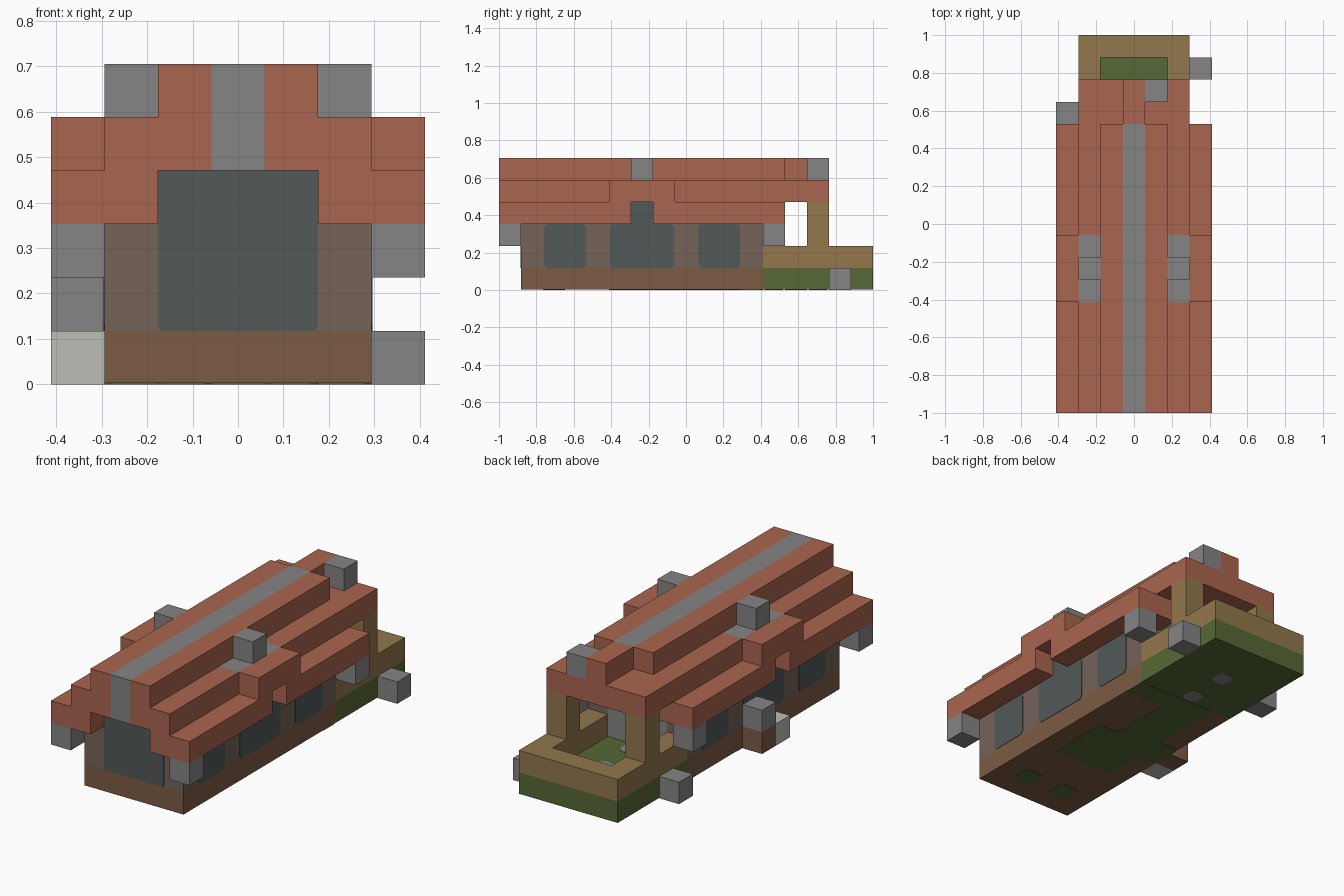
import bpy, bmesh
from mathutils import Vector

if "Cube" in bpy.data.objects:
    bpy.data.objects.remove(bpy.data.objects["Cube"], do_unlink=True)

U = 2 / 17                                  # one building block
ORIGIN = Vector((-3.5 * U, -1, 0))


def linear(c):
    c /= 255
    return c / 12.92 if c < 0.04 else ((c + 0.055) / 1.055) ** 2.4


def material(name, r, g, b):
    m = bpy.data.materials.new(name)
    m.use_nodes = True
    col = (linear(r), linear(g), linear(b), 1)
    m.diffuse_color = col
    bsdf = m.node_tree.nodes["Principled BSDF"]
    bsdf.inputs["Base Color"].default_value = col
    bsdf.inputs["Roughness"].default_value = 0.9
    return m


RED = material("terracotta", 170, 101, 78)
GREY = material("stone grey", 133, 133, 133)
PALE = material("pale stone", 188, 191, 183)
BROWN = material("brown timber", 124, 91, 67)
WALL = material("taupe wall", 117, 99, 89)
GLASS = material("dark glass", 82, 88, 88)
TAN = material("tan timber", 146, 119, 77)
GREEN = material("moss green", 86, 104, 53)


def finish(name, bm, mat):
    bmesh.ops.recalc_face_normals(bm, faces=bm.faces)
    mesh = bpy.data.meshes.new(name)
    bm.to_mesh(mesh)
    bm.free()
    mesh.materials.append(mat)
    ob = bpy.data.objects.new(name, mesh)
    bpy.context.collection.objects.link(ob)
    return ob


def box(name, mat, x, y, z):
    """Box from (start, end) pairs counted in blocks."""
    bm = bmesh.new()
    bmesh.ops.create_cube(bm, size=1)
    for v in bm.verts:
        v.co = Vector([(a + b) / 2 + c * (b - a) for (a, b), c in zip((x, y, z), v.co)]) * U + ORIGIN
    return finish(name, bm, mat)


def pair(name, mat, x, y, z):
    """Box on the left side plus its mirrored twin."""
    box("left_" + name, mat, x, y, z)
    box("right_" + name, mat, (7 - x[1], 7 - x[0]), y, z)


def plate(name, mat, axis, at, u, v, chamfer):
    """Thin panel with cut corners, across the given axis, in blocks."""
    (u0, u1), (v0, v1), c = u, v, chamfer
    outline = [(u0 + c, v0), (u1 - c, v0), (u1, v0 + c), (u1, v1 - c),
               (u1 - c, v1), (u0 + c, v1), (u0, v1 - c), (u0, v0 + c)]
    bm = bmesh.new()
    verts = []
    for p in outline:
        co = list(p)
        co.insert(axis, at - 0.02)
        verts.append(bm.verts.new(Vector(co) * U + ORIGIN))
    face = bm.faces.new(verts)
    ext = bmesh.ops.extrude_face_region(bm, geom=[face])["geom"]
    move = Vector((0, 0, 0))
    move[axis] = 0.04 * U
    bmesh.ops.translate(bm, verts=[g for g in ext if isinstance(g, bmesh.types.BMVert)], vec=move)
    finish(name, bm, mat)


# House body
box("house_base", BROWN, (1, 6), (1, 12), (0.02, 1))
box("house_walls", WALL, (1, 6), (1, 12), (1, 3))
box("gable_glass", GLASS, (2, 5), (1, 12), (3, 4))
plate("front_window", GLASS, 1, 1, (2, 5), (1, 4), 0.06)
plate("back_door", GREY, 1, 12, (2, 5), (1, 3), 0.06)
for n, span in enumerate([(2, 4), (5, 8), (9, 11)]):
    for side, at in (("left", 6), ("right", 1)):
        plate(f"{side}_window_{n}", GLASS, 0, at, (span[0] + 0.04, span[1] - 0.04), (1, 3), 0.14)

# Back porch
box("porch_base", GREEN, (1, 6), (12, 17), (0.02, 1))
pair("porch_rail", TAN, (5, 6), (12, 17), (1, 2))
box("back_rail", TAN, (2, 5), (16, 17), (1, 2))
pair("porch_post", TAN, (5, 6), (14, 15), (2, 4))
for j in (12, 14):
    plate(f"porch_paver_{j}", GREY, 2, 1, (3.1, 3.9), (j + 0.1, j + 0.9), 0.2)
    plate(f"under_paver_{j}", GREY, 2, 0.02, (3.1, 3.9), (j + 0.1, j + 0.9), 0.2)

# Green ground patches showing under the base
for n, (x, y) in enumerate([((2, 5), (5, 8)), ((1, 4), (7, 8.5)), ((2, 4), (8.5, 11)),
                            ((2, 6), (11, 12)), ((2, 3), (2, 3)), ((4, 5), (2, 3))]):
    plate(f"ground_patch_{n}", GREEN, 2, 0.02, x, y, 0.12)

# Stepped roof, mirrored on both sides
for part, y in (("front", (0, 6)), ("back", (7, 13))):
    pair(part + "_eave", RED, (5, 7), y, (3, 4))
for part, y in (("front", (0, 5)), ("back", (8, 15))):
    pair(part + "_roof_step", RED, (4, 6), y, (4, 5))
pair("roof_step_inner", RED, (4, 5), (5, 8), (4, 5))
pair("roof_cap", RED, (4, 5), (0, 13), (5, 6))
box("ridge", GREY, (3, 4), (0, 13), (4, 6))
box("porch_ridge", RED, (3, 4), (13, 15), (4, 6))
box("roof_corner_block", GREY, (4, 5), (14, 15), (5, 6))

# Dormers with chimneys
pair("dormer", RED, (6, 7), (5, 8), (4, 5))
pair("dormer_glass", GLASS, (5, 6), (6, 7), (3, 4))
pair("chimney_base", GREY, (5, 6), (5, 8), (4, 5))
pair("chimney", GREY, (5, 6), (6, 7), (5, 6))

# Stone blocks under the eaves and on the ground
pair("front_eave_block", GREY, (6, 7), (0, 1), (2, 3))
pair("back_eave_block", GREY, (6, 7), (12, 13), (2, 3))
box("left_ground_block", GREY, (6, 7), (15, 16), (0, 1))
box("right_ground_block", GREY, (0, 1), (13, 14), (0, 1))
box("side_stand", BROWN, (0, 1), (7, 8), (0, 1))
box("side_stand_top", GREY, (0, 1), (7, 8), (1, 2))
box("side_pale_block", PALE, (0, 1), (6, 7), (0, 1))
